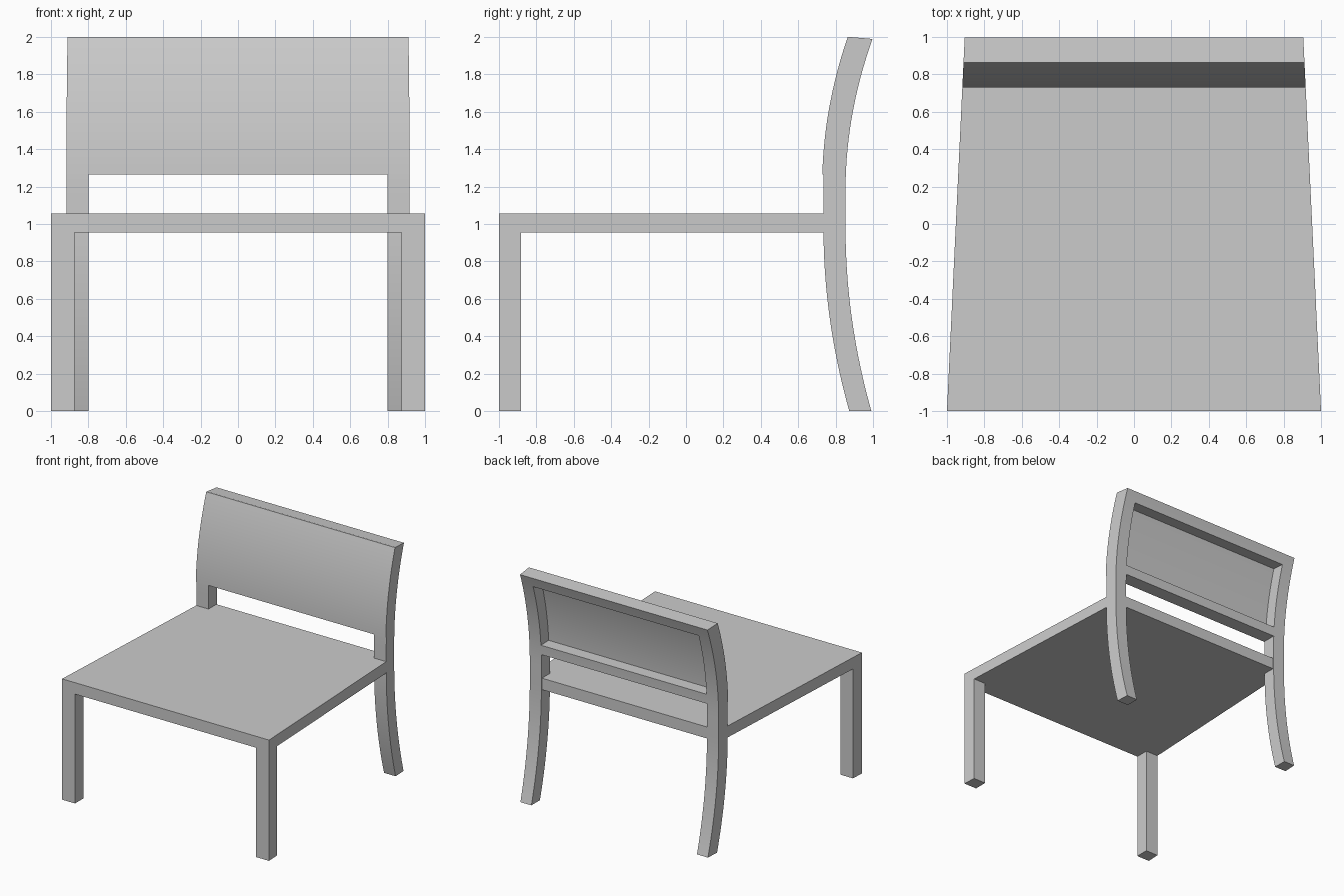
import bpy, bmesh

if "Cube" in bpy.data.objects:
    bpy.data.objects.remove(bpy.data.objects["Cube"])


def edge(y):
    """Half width of the tapered chair plan at depth y."""
    return 1.0 - (y + 1) * 0.0475


def front(z):
    """Front curve of the bent back posts."""
    if z < 0.98:
        return 0.735 + 0.138 * ((0.98 - z) / 0.98) ** 2
    if z > 1.2:
        return 0.735 + 0.137 * ((z - 1.2) / 0.8) ** 2
    return 0.735


def loft(name, rings, mirror=False):
    """Closed solid through a stack of equal-sized rings."""
    bm = bmesh.new()
    loops = [[bm.verts.new(p) for p in ring] for ring in rings]
    n = len(loops[0])
    for a, b in zip(loops, loops[1:]):
        for i in range(n):
            j = (i + 1) % n
            bm.faces.new((a[i], a[j], b[j], b[i]))
    bm.faces.new(loops[0][::-1])
    bm.faces.new(loops[-1])
    bmesh.ops.recalc_face_normals(bm, faces=bm.faces)
    me = bpy.data.meshes.new(name)
    bm.to_mesh(me)
    bm.free()
    ob = bpy.data.objects.new(name, me)
    bpy.context.collection.objects.link(ob)
    if mirror:
        mod = ob.modifiers.new("mirror", 'MIRROR')
        mod.use_mirror_merge = False
    bpy.ops.object.select_all(action='DESELECT')
    bpy.context.view_layer.objects.active = ob
    ob.select_set(True)
    bpy.ops.object.shade_smooth_by_angle(angle=0.5)
    return ob


def prism(name, outline, z0, z1, mirror=False):
    return loft(name, [[(x, y, z) for x, y in outline] for z in (z0, z1)], mirror)


def curved(name, z0, z1, d0, d1, x_in, x_out, steps, mirror=False):
    """Bar following the back curve, from depth d0 to d1 behind it."""
    rings = []
    for k in range(steps + 1):
        z = z0 + (z1 - z0) * k / steps
        lean = max(0, (z - 1.2) / 0.8)
        ring = []
        for side, d in ((0, d0), (1, d0), (1, d1), (0, d1)):
            y = front(z) + d * (1 + 0.06 * lean)
            x = (x_out or edge(y)) if side else (-edge(y) if x_in is None else x_in)
            ring.append((x, y, z - max(d, 0) * 0.09 * lean))
        rings.append(ring)
    return loft(name, rings, mirror)


T = 0.118   # post depth
INNER = 0.80

# Seat slab, notched around the back posts
half = [(edge(-1), -1), (edge(0.735), 0.735), (INNER, 0.735), (INNER, 0.845)]
prism("seat", half + [(-x, y) for x, y in reversed(half)], 0.955, 1.055)

# Front legs
prism("front_leg", [(0.875, -1), (edge(-1), -1), (edge(-0.883), -0.883), (0.875, -0.883)],
      0, 0.955, True)

# Bent back legs continuing up as back posts
curved("back_post", 0, 2, 0, T, INNER, None, 40, True)

# Rails between the posts
curved("lower_back_rail", 1.265, 1.35, 0, T, -INNER, INNER, 3)
curved("top_back_rail", 1.91, 2, 0, T, -INNER, INNER, 3)

# Thin curved back panel over the front of the frame
curved("back_panel", 1.265, 2, -0.007, 0.012, None, None, 20)
